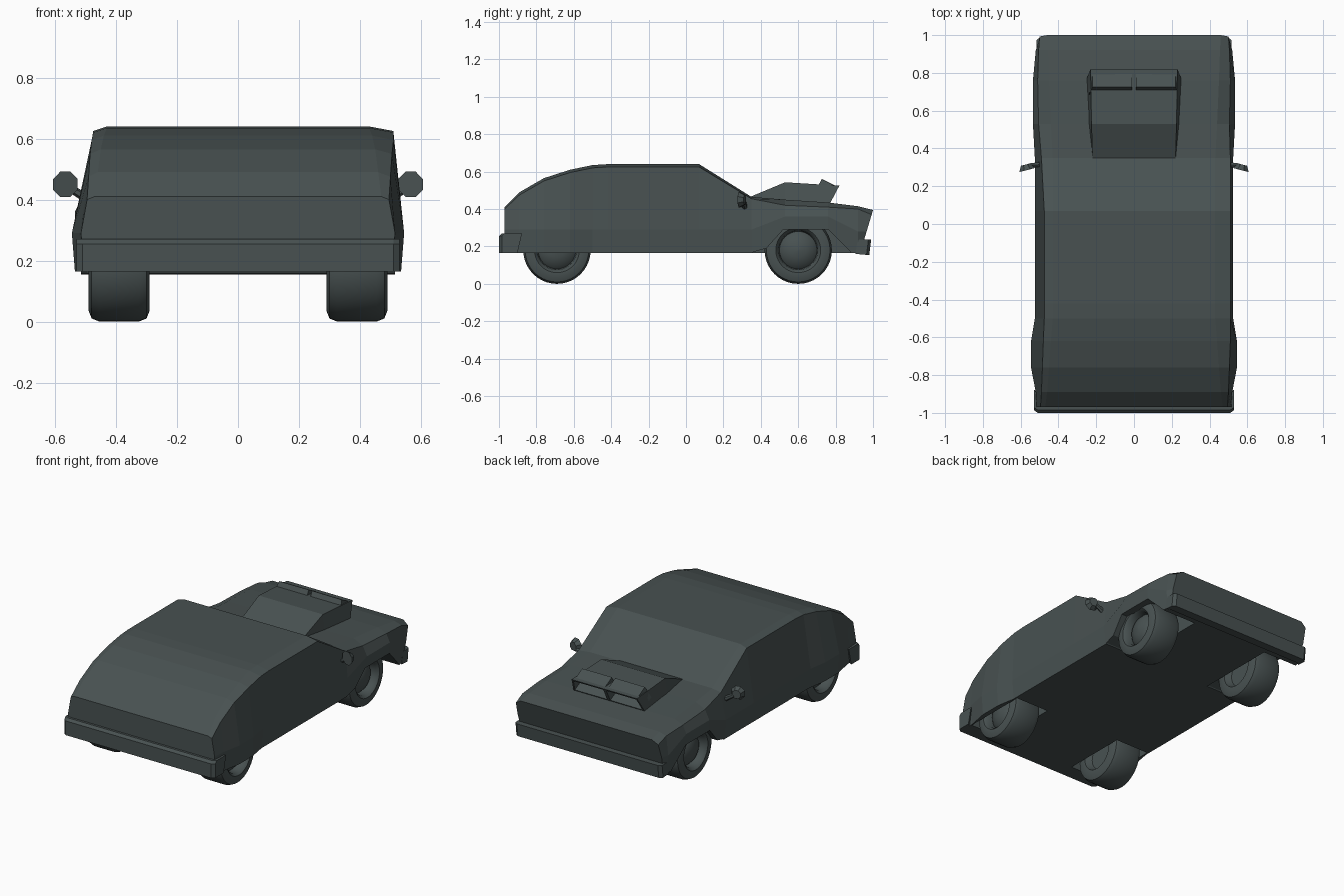
import bpy, bmesh, math
from mathutils import Matrix, Vector

cube = bpy.data.objects.get("Cube")
if cube:
    bpy.data.objects.remove(cube)

paint = bpy.data.materials.new("dark slate")
paint.use_nodes = True
paint.diffuse_color = (0.065, 0.083, 0.083, 1)
paint.node_tree.nodes["Principled BSDF"].inputs["Base Color"].default_value = paint.diffuse_color


def finish(bm, name, smooth=None):
    bmesh.ops.recalc_face_normals(bm, faces=bm.faces)
    mesh = bpy.data.meshes.new(name)
    bm.to_mesh(mesh)
    bm.free()
    obj = bpy.data.objects.new(name, mesh)
    bpy.context.collection.objects.link(obj)
    mesh.materials.append(paint)
    if smooth:
        bpy.ops.object.select_all(action='DESELECT')
        obj.select_set(True)
        bpy.context.view_layer.objects.active = obj
        bpy.ops.object.shade_smooth_by_angle(angle=math.radians(smooth))
    return obj


def loft(bm, rings, caps=True):
    """Join equal rings of points with quads."""
    loops = [[bm.verts.new(p) for p in ring] for ring in rings]
    n = len(loops[0])
    for a, b in zip(loops, loops[1:]):
        for i in range(n):
            j = (i + 1) % n
            bm.faces.new((a[i], a[j], b[j], b[i]))
    if caps:
        bm.faces.new(loops[0])
        bm.faces.new(loops[-1])
    return loops


def prism(name, profile, x0, x1):
    """Extrude a (y, z) profile along x."""
    bm = bmesh.new()
    loft(bm, [[(x, y, z) for y, z in profile] for x in (x0, x1)])
    return finish(bm, name)


# Body stations: y, top z, top half width, edge z, left edge x, right edge x, waist z, waist x
stations = [
    (-0.97, 0.41, 0.47, 0.40, 0.495, 0.495, 0.29, 0.515),
    (-0.89, 0.49, 0.46, 0.475, 0.50, 0.49, 0.29, 0.52),
    (-0.76, 0.565, 0.45, 0.55, 0.505, 0.485, 0.29, 0.545),
    (-0.62, 0.61, 0.44, 0.595, 0.51, 0.48, 0.29, 0.545),
    (-0.50, 0.635, 0.43, 0.62, 0.51, 0.475, 0.29, 0.525),
    (-0.42, 0.64, 0.43, 0.625, 0.51, 0.475, 0.29, 0.525),
    (0.07, 0.64, 0.43, 0.625, 0.51, 0.475, 0.29, 0.525),
    (0.35, 0.465, 0.43, 0.455, 0.51, 0.49, 0.29, 0.525),
    (0.53, 0.45, 0.44, 0.42, 0.505, 0.505, 0.36, 0.535),
    (0.76, 0.435, 0.45, 0.41, 0.51, 0.51, 0.36, 0.535),
    (0.92, 0.415, 0.455, 0.40, 0.505, 0.505, 0.28, 0.52),
    (1.0, 0.395, 0.46, 0.37, 0.50, 0.50, 0.28, 0.505),
]
BOTTOM = 0.165
rings = []
for y, zt, xt, ze, xl, xr, zw, xw in stations:
    low = xw - 0.01
    ring = [(low, BOTTOM), (xw, zw), (xl, ze), (xt, zt),
            (-xt, zt), (-xr, ze), (-xw, zw), (-low, BOTTOM)]
    lean = 0.3 if y == 1.0 else 0
    rings.append([(x, y - lean * (zt - z), z) for x, z in ring])
bm = bmesh.new()
loft(bm, rings)
body = finish(bm, "body_shell")

# Wheel wells: open arches in front, covered by skirts at the rear
front_arch = [(0.34, 0.15), (0.36, 0.17), (0.43, 0.19), (0.52, 0.29),
              (0.76, 0.29), (0.88, 0.17), (0.89, 0.15)]
rear_well = [(-0.90, 0.1), (-0.90, 0.38), (-0.48, 0.38), (-0.48, 0.1)]
for side, label in ((1, "left"), (-1, "right")):
    for end, shape, outer in (("front", front_arch, 0.7), ("rear", rear_well, 0.505)):
        cutter = prism(f"{end}_{label}_well_cutter", shape, side * 0.27, side * outer)
        cutter.hide_render = True
        cutter.hide_viewport = True
        cut = body.modifiers.new(f"{end} {label} well", 'BOOLEAN')
        cut.operation = 'DIFFERENCE'
        cut.solver = 'EXACT'
        cut.object = cutter

# Bumpers with wrapped corners
def bumper(name, profile, half, wrap):
    bm = bmesh.new()
    inset = [(y * wrap, z) for y, z in profile]
    loft(bm, [[(x, y, z) for y, z in p] for x, p in
              ((-half, inset), (-half + 0.02, profile), (half - 0.02, profile), (half, inset))])
    finish(bm, name)

bumper("rear_bumper", [(-0.89, 0.27), (-0.985, 0.27), (-1.0, 0.255), (-1.0, 0.165), (-0.915, 0.165)], 0.53, 0.985)
bumper("front_bumper", [(0.93, 0.225), (0.94, 0.237), (0.99, 0.237), (0.98, 0.155), (0.92, 0.16)], 0.515, 0.985)

# Hood scoop with twin intakes
bm = bmesh.new()
scoop = []
for y0, z0, x0, y1, z1, x1 in ((0.34, 0.44, 0.22, 0.35, 0.468, 0.22),
                               (0.53, 0.43, 0.24, 0.53, 0.543, 0.225),
                               (0.77, 0.43, 0.25, 0.82, 0.525, 0.23)):
    scoop.append([(-x0, y0, z0), (-x1, y1, z1), (0, y1, z1),
                  (x1, y1, z1), (x0, y0, z0), (0, y0, z0)])
loops = loft(bm, scoop, caps=False)
bm.faces.new(loops[0])
f = loops[-1]
mouths = [bm.faces.new((f[0], f[1], f[2], f[5])), bm.faces.new((f[5], f[2], f[3], f[4]))]
bmesh.ops.recalc_face_normals(bm, faces=bm.faces)
bmesh.ops.inset_individual(bm, faces=mouths, thickness=0.015)
bmesh.ops.inset_individual(bm, faces=mouths, thickness=0.001, depth=-0.1)
finish(bm, "hood_scoop")

# Wheels: lathed tyre and domed hub, as (x, radius)
wheel_profile = [(0.475, 0.001), (0.47, 0.04), (0.455, 0.08), (0.435, 0.1), (0.475, 0.105),
                 (0.49, 0.12), (0.49, 0.145), (0.48, 0.17), (0.455, 0.18), (0.325, 0.18),
                 (0.3, 0.17), (0.29, 0.145), (0.29, 0.11), (0.33, 0.09), (0.33, 0.001)]
STEPS = 40
for end, y in (("front", 0.6), ("rear", -0.69)):
    for side, label in ((1, "left"), (-1, "right")):
        bm = bmesh.new()
        angles = [math.tau * i / STEPS for i in range(STEPS)]
        loft(bm, [[(side * x, y + r * math.cos(a), 0.18 + r * math.sin(a)) for a in angles]
                  for x, r in wheel_profile])
        finish(bm, f"{end}_{label}_wheel", smooth=40)

# Door mirrors: octagonal housing on a short stalk
for side, label in ((1, "left"), (-1, "right")):
    bm = bmesh.new()
    place = (Matrix.Translation((side * 0.57, 0.3, 0.45))
             @ Matrix.Rotation(side * -0.25, 4, 'Z')
             @ Matrix.Rotation(-math.pi / 2, 4, 'X') @ Matrix.Rotation(math.pi / 8, 4, 'Z'))
    bmesh.ops.create_cone(bm, cap_ends=True, segments=8, radius1=0.045, radius2=0.028,
                          depth=0.03, matrix=place)
    a, b = Vector((side * 0.49, 0.315, 0.4)), Vector((side * 0.555, 0.31, 0.44))
    turn = (b - a).to_track_quat('Z', 'Y').to_matrix().to_4x4()
    bmesh.ops.create_cone(bm, cap_ends=True, segments=6, radius1=0.016, radius2=0.012,
                          depth=(b - a).length, matrix=Matrix.Translation((a + b) / 2) @ turn)
    finish(bm, f"{label}_mirror")
